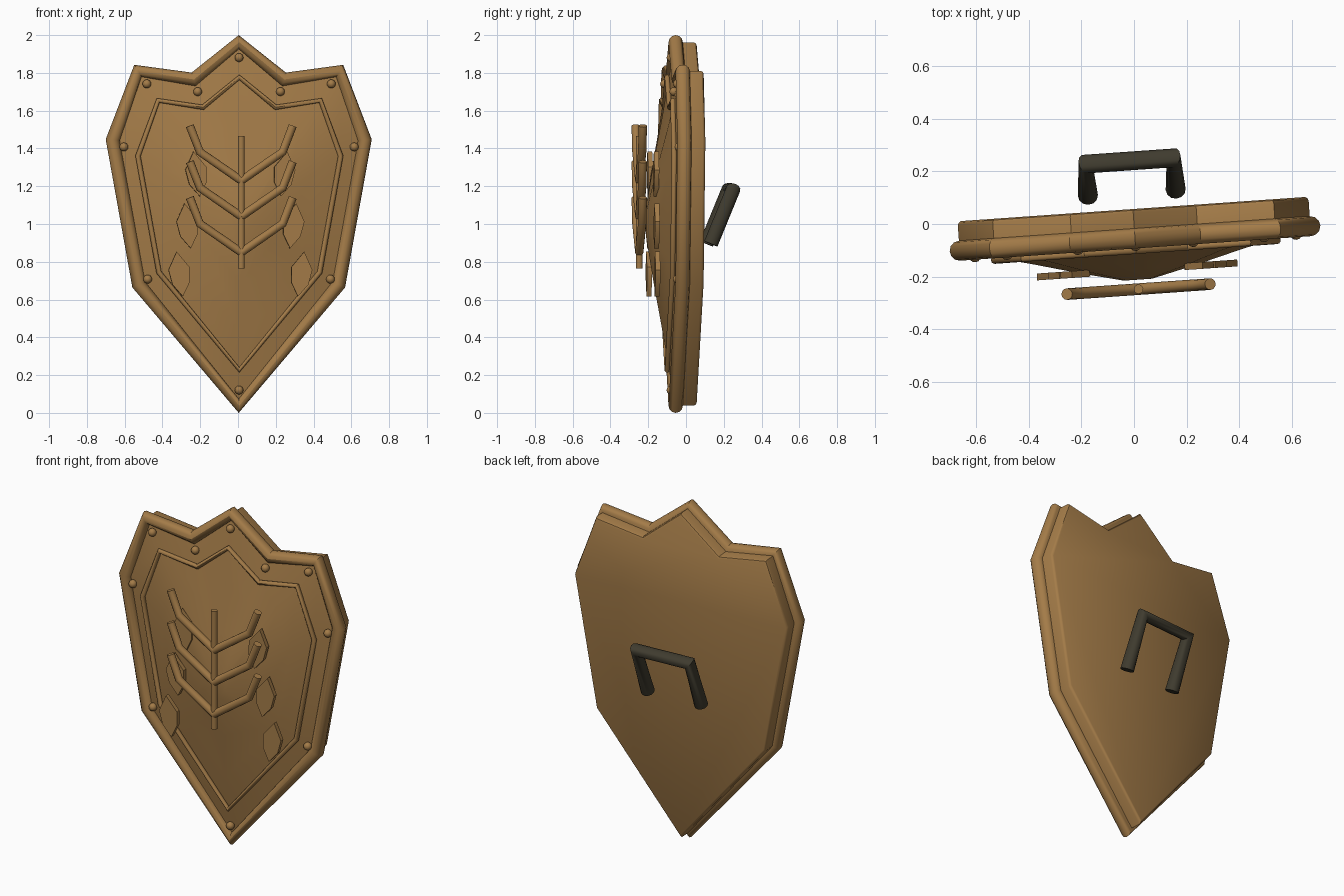
import bpy, bmesh, math
from mathutils import Matrix

if "Cube" in bpy.data.objects:
    bpy.data.objects.remove(bpy.data.objects["Cube"])

TURN = Matrix.Rotation(math.radians(4), 4, 'Z')   # whole shield is turned slightly
CENTRE_Z = 1.01


def material(name, color):
    m = bpy.data.materials.new(name)
    m.diffuse_color = (*color, 1)
    m.use_nodes = True
    m.node_tree.nodes["Principled BSDF"].inputs["Base Color"].default_value = m.diffuse_color
    return m


BRONZE = material("bronze", (0.37, 0.20, 0.065))
DARK = material("dark_leather", (0.05, 0.044, 0.028))

# Right half of the shield outline (x, z), mirrored to a full loop
HALF = [(0, 1.962), (0.24, 1.765), (0.535, 1.81), (0.668, 1.445), (0.53, 0.68), (0, 0.038)]
OUTLINE = HALF + [(-x, z) for x, z in HALF[-2:0:-1]]


def scaled(s):
    return [(x * s, CENTRE_Z + (z - CENTRE_Z) * s) for x, z in OUTLINE]


def finish(ob, mat, angle=35):
    bpy.ops.object.select_all(action='DESELECT')
    ob.select_set(True)
    bpy.context.view_layer.objects.active = ob
    if ob.type == 'CURVE':
        bpy.ops.object.convert(target='MESH')
        ob = bpy.context.object
    ob.data.materials.clear()
    ob.data.materials.append(mat)
    bpy.ops.object.shade_smooth_by_angle(angle=math.radians(angle))
    ob.matrix_world = TURN @ ob.matrix_world
    return ob


def from_bmesh(name, bm, mat, angle=35):
    bmesh.ops.recalc_face_normals(bm, faces=bm.faces)
    me = bpy.data.meshes.new(name)
    bm.to_mesh(me)
    bm.free()
    ob = bpy.data.objects.new(name, me)
    bpy.context.collection.objects.link(ob)
    return finish(ob, mat, angle)


def tube(name, points, radius, mat, closed=False):
    cu = bpy.data.curves.new(name, 'CURVE')
    cu.dimensions = '3D'
    cu.bevel_depth = radius
    cu.bevel_resolution = 4
    cu.use_fill_caps = True
    sp = cu.splines.new('POLY')
    sp.points.add(len(points) - 1)
    for p, co in zip(sp.points, points):
        p.co = (*co, 1)
    sp.use_cyclic_u = closed
    ob = bpy.data.objects.new(name, cu)
    bpy.context.collection.objects.link(ob)
    return finish(ob, mat)


def loft(rings, cap_start, cap_end):
    """Bridge (outline, y) rings into a skin."""
    bm = bmesh.new()
    loops = [[bm.verts.new((x, y, z)) for x, z in pts] for pts, y in rings]
    n = len(loops[0])
    for a, b in zip(loops, loops[1:]):
        for i in range(n):
            j = (i + 1) % n
            bm.faces.new((a[i], a[j], b[j], b[i]))
    if cap_start:
        bm.faces.new(loops[0])
    if cap_end:
        bm.faces.new(loops[-1])
    return bm


# Backing plate with chamfered rear edge
from_bmesh("backing_plate", loft([(OUTLINE, -0.055), (OUTLINE, 0.042), (scaled(0.993), 0.052),
                                  (scaled(0.98), 0.057)], True, True), BRONZE)

# Domed front face
from_bmesh("front_dome", loft([(OUTLINE, -0.055), (scaled(0.8), -0.092), (scaled(0.6), -0.124),
                               (scaled(0.33), -0.172), (scaled(0.08), -0.212)], False, True), BRONZE)

# Outer rim and thin inner trim
tube("outer_rim", [(x, -0.055, z) for x, z in OUTLINE], 0.038, BRONZE, True)
tube("inner_trim", [(x, -0.1, z) for x, z in scaled(0.805)], 0.014, BRONZE, True)

# Rivets between rim and trim
for x, z in scaled(0.915):
    bm = bmesh.new()
    bmesh.ops.create_uvsphere(bm, u_segments=12, v_segments=8, radius=0.023,
                              matrix=Matrix.Translation((x, -0.08, z)))
    from_bmesh("rivet", bm, BRONZE, 60)

# Wheat emblem: stem and three pairs of bent branches
EMBLEM_Y = -0.248
tube("emblem_stem", [(0, EMBLEM_Y, 0.765), (0, EMBLEM_Y, 1.465)], 0.018, BRONZE)
for k in range(3):
    for side in (-1, 1):
        z = 0.85 + 0.19 * k
        tube("emblem_branch", [(0, EMBLEM_Y, z), (side * 0.22, EMBLEM_Y, z + 0.152),
                               (side * 0.273, EMBLEM_Y, z + 0.29)], 0.022, BRONZE)

# Leaves: tilted six-sided plates
LEAF = [(0, 0.12), (0.056, 0.03), (0.046, -0.05), (0, -0.12), (-0.046, -0.05), (-0.056, 0.03)]
c, s = math.cos(math.radians(8)), math.sin(math.radians(8))
for cx, cz in ((0.232, 1.265), (0.28, 0.99), (0.322, 0.735)):
    for side in (-1, 1):
        pts = [(side * (cx + x * c + z * s), cz - x * s + z * c) for x, z in LEAF]
        from_bmesh("leaf", loft([(pts, -0.188), (pts, -0.162)], True, True), BRONZE)

# Grip on the back
tube("grip", [(-0.167, 0.12, 0.895), (-0.167, 0.24, 1.187),
              (0.167, 0.24, 1.187), (0.167, 0.12, 0.895)], 0.038, DARK)
